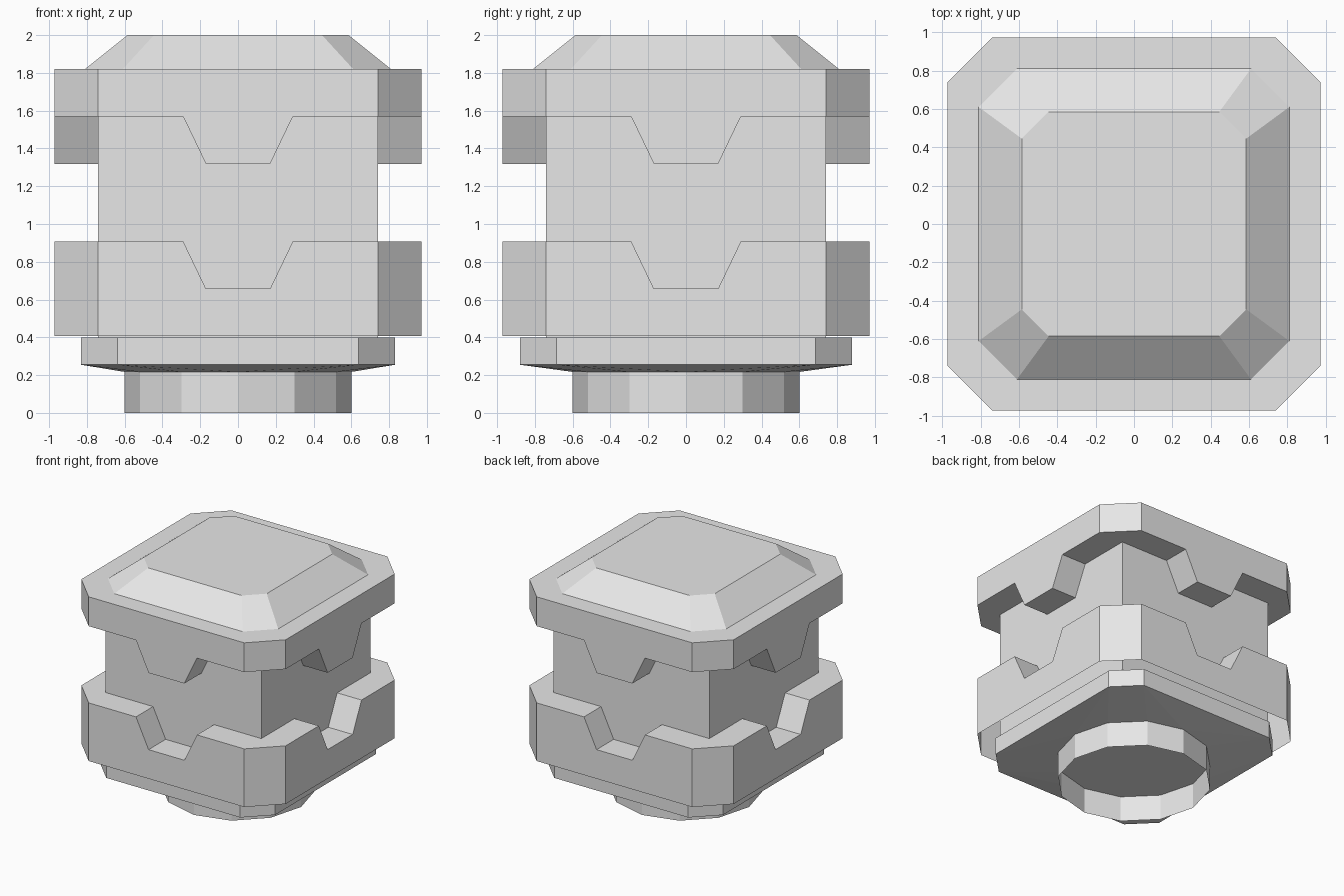
import bpy, bmesh, math

if "Cube" in bpy.data.objects:
    bpy.data.objects.remove(bpy.data.objects["Cube"])

stone = bpy.data.materials.new("light_grey")
stone.diffuse_color = (0.8, 0.8, 0.8, 1)
stone.use_nodes = True
stone.node_tree.nodes["Principled BSDF"].inputs["Base Color"].default_value = stone.diffuse_color


def finish(name, bm):
    bmesh.ops.remove_doubles(bm, verts=bm.verts[:], dist=0.0005)
    bmesh.ops.dissolve_limit(bm, angle_limit=0.01, verts=bm.verts[:], edges=bm.edges[:])
    bmesh.ops.recalc_face_normals(bm, faces=bm.faces[:])
    mesh = bpy.data.meshes.new(name)
    bm.to_mesh(mesh)
    bm.free()
    mesh.materials.append(stone)
    obj = bpy.data.objects.new(name, mesh)
    bpy.context.collection.objects.link(obj)
    return obj


def octagon(ax, ay, cut, z):
    """Rectangle outline with chamfered corners."""
    quarter = [(ax, ay - cut), (ax - cut, ay)]
    return [(sx * x, sy * y, z) for sx in (1, -1) for sy in (1, -1) for x, y in quarter]


def circle(r, z, n=12):
    return [(r * math.cos(2 * math.pi * i / n), r * math.sin(2 * math.pi * i / n), z)
            for i in range(n)]


def hull(name, points):
    bm = bmesh.new()
    verts = [bm.verts.new(p) for p in points]
    bmesh.ops.convex_hull(bm, input=verts)
    return finish(name, bm)


INNER, OUTER = 0.74, 0.972


def band(name, edge_z, flat_z, closed):
    """Chamfered collar whose edge dips in the middle of each side."""
    profile = [(-INNER, 0), (-0.29, 0), (-0.17, -0.25), (0.17, -0.25), (0.29, 0), (INNER, 0)]
    bm = bmesh.new()
    rings = []
    for side in range(4):
        c, s = round(math.cos(side * math.pi / 2)), round(math.sin(side * math.pi / 2))
        for x, dz in profile:
            ox, oy = x * c + OUTER * s, x * s - OUTER * c
            ix, iy = x * c + INNER * s, x * s - INNER * c
            z = edge_z + dz
            rings.append([(ix, iy, z), (ox, oy, z), (ox, oy, flat_z), (ix, iy, flat_z)])
    for i, a in enumerate(rings):
        b = rings[(i + 1) % len(rings)]
        for j in range(3 if closed else 2):
            pts = list(dict.fromkeys((a[j], b[j], b[j + 1], a[j + 1])))
            bm.faces.new([bm.verts.new(p) for p in pts])
    return finish(name, bm)


# Square core
core = [(x, y, z) for x in (-INNER, INNER) for y in (-INNER, INNER) for z in (0.40, 1.82)]
hull("core_block", core)

# Upper collar with hanging tabs, lower collar with notches and an open underside
band("upper_collar", 1.568, 1.82, True)
band("lower_collar", 0.908, 0.408, False)

# Bevelled cap on top
hull("top_cap", octagon(0.81, 0.81, 0.2, 1.82) + octagon(0.585, 0.585, 0.14, 2.0))

# Base plate with a shallow tapered underside
hull("base_plate", octagon(0.832, 0.88, 0.195, 0.40) + octagon(0.832, 0.88, 0.195, 0.255)
     + circle(0.6, 0.217))

# Open twelve-sided foot
bm = bmesh.new()
low = [bm.verts.new(p) for p in circle(0.6, 0)]
high = [bm.verts.new(p) for p in circle(0.6, 0.217)]
for i in range(12):
    k = (i + 1) % 12
    bm.faces.new((low[i], low[k], high[k], high[i]))
finish("foot_tube", bm)
